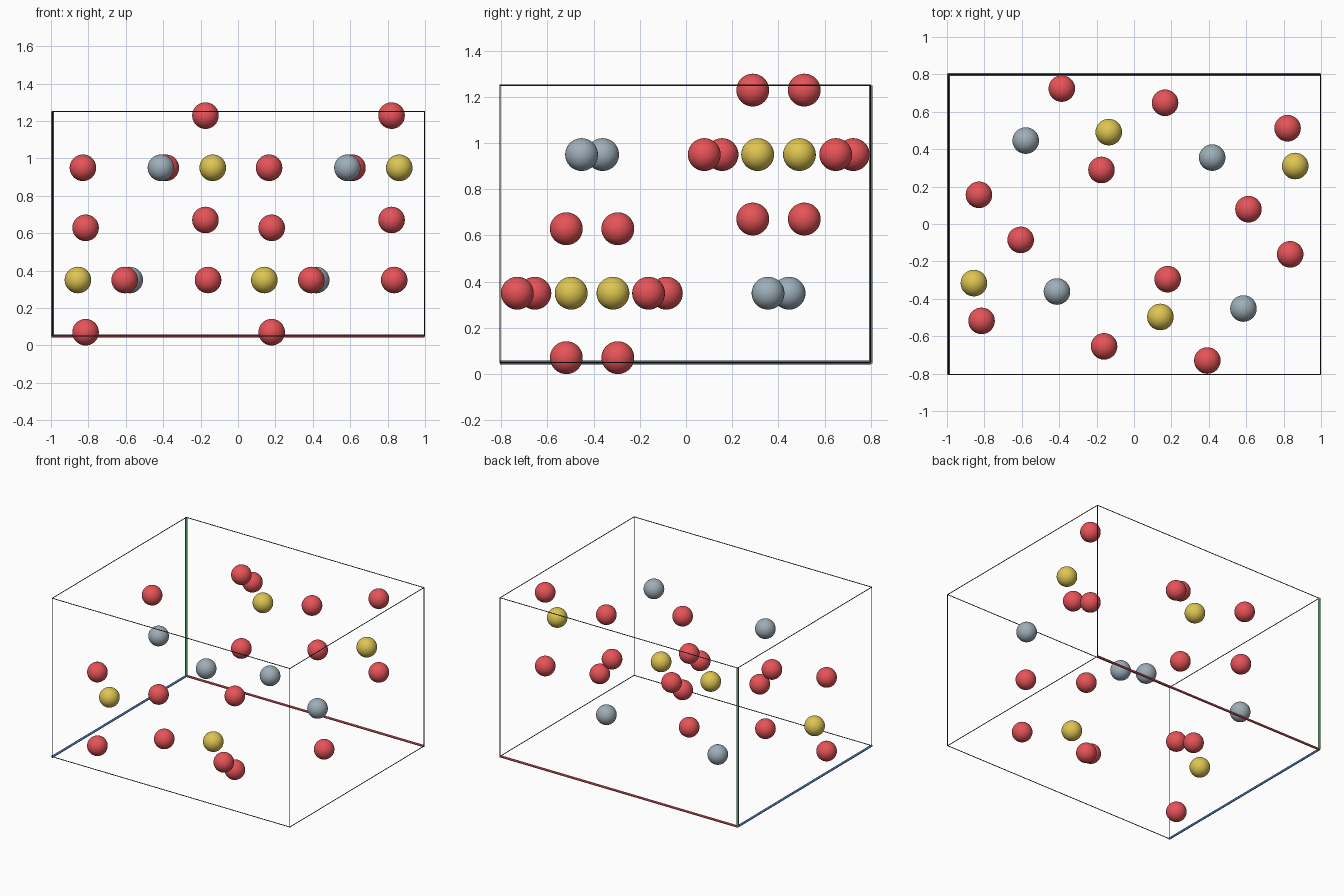
import bpy
from mathutils import Vector

if "Cube" in bpy.data.objects:
    bpy.data.objects.remove(bpy.data.objects["Cube"])


def srgb(r, g, b):
    lin = [c / 12.92 if c <= 0.04045 else ((c + 0.055) / 1.055) ** 2.4
           for c in (r / 255, g / 255, b / 255)]
    return (*lin, 1.0)


def material(name, rgb):
    m = bpy.data.materials.new(name)
    m.diffuse_color = srgb(*rgb)
    m.use_nodes = True
    m.node_tree.nodes["Principled BSDF"].inputs["Base Color"].default_value = m.diffuse_color
    return m


RED = material("red", (230, 83, 88))
GOLD = material("gold", (222, 197, 82))
GREY = material("blue_grey", (158, 174, 185))
DARK = material("dark_line", (50, 53, 57))
AXIS_RED = material("axis_red", (215, 85, 95))
AXIS_GREEN = material("axis_green", (95, 170, 115))
AXIS_BLUE = material("axis_blue", (78, 125, 190))

CENTRE = Vector((0.003, -0.003, 0.65))   # inversion centre of the whole cell
QUARTER = 0.3                            # mirror planes above / below centre
BALL_R = 0.071


def ball(name, loc, mat):
    bpy.ops.mesh.primitive_uv_sphere_add(segments=32, ring_count=20,
                                         radius=BALL_R, location=loc)
    ob = bpy.context.object
    ob.name = name
    ob.data.materials.append(mat)
    bpy.ops.object.shade_smooth()


def rod(name, a, b, r, mat):
    a, b = Vector(a), Vector(b)
    d = b - a
    bpy.ops.mesh.primitive_cylinder_add(vertices=12, radius=r, depth=d.length,
                                        location=(a + b) / 2)
    ob = bpy.context.object
    ob.name = name
    ob.rotation_euler = d.to_track_quat('Z', 'Y').to_euler()
    ob.data.materials.append(mat)
    bpy.ops.object.shade_smooth_by_angle()


# Balls: offsets from the centre; each has an inverted twin
up, hi, lo = QUARTER, QUARTER + 0.279, QUARTER - 0.279
balls = [
    ("red_ball", RED, [(-0.389, 0.727, up), (0.163, 0.651, up),
                       (-0.832, 0.159, up), (0.609, 0.082, up),
                       (0.818, 0.515, hi), (0.818, 0.515, lo),
                       (-0.177, 0.292, hi), (-0.177, 0.292, lo)]),
    ("gold_ball", GOLD, [(-0.138, 0.494, up), (0.859, 0.313, up)]),
    ("grey_ball", GREY, [(-0.582, 0.449, -up), (0.415, 0.358, -up)]),
]
for name, mat, places in balls:
    for place in places:
        for s in (1, -1):
            ball(name, CENTRE + s * Vector(place), mat)

# Box frame: nine thin dark edges, three thicker coloured axes from one corner
THIN, THICK = 0.0027, 0.008
half = Vector((0.995, -0.802, 0.6))
spans = [(CENTRE[i] - half[i], CENTRE[i] + half[i]) for i in range(3)]
axis_mats = (AXIS_RED, AXIS_BLUE, AXIS_GREEN)
for axis in range(3):
    u, v = [i for i in range(3) if i != axis]
    for i in (0, 1):
        for j in (0, 1):
            a, b = [0, 0, 0], [0, 0, 0]
            a[axis], b[axis] = spans[axis]
            a[u] = b[u] = spans[u][i]
            a[v] = b[v] = spans[v][j]
            main = i == 0 and j == 0
            rod("axis_rod" if main else "frame_edge", a, b,
                THICK if main else THIN, axis_mats[axis] if main else DARK)
